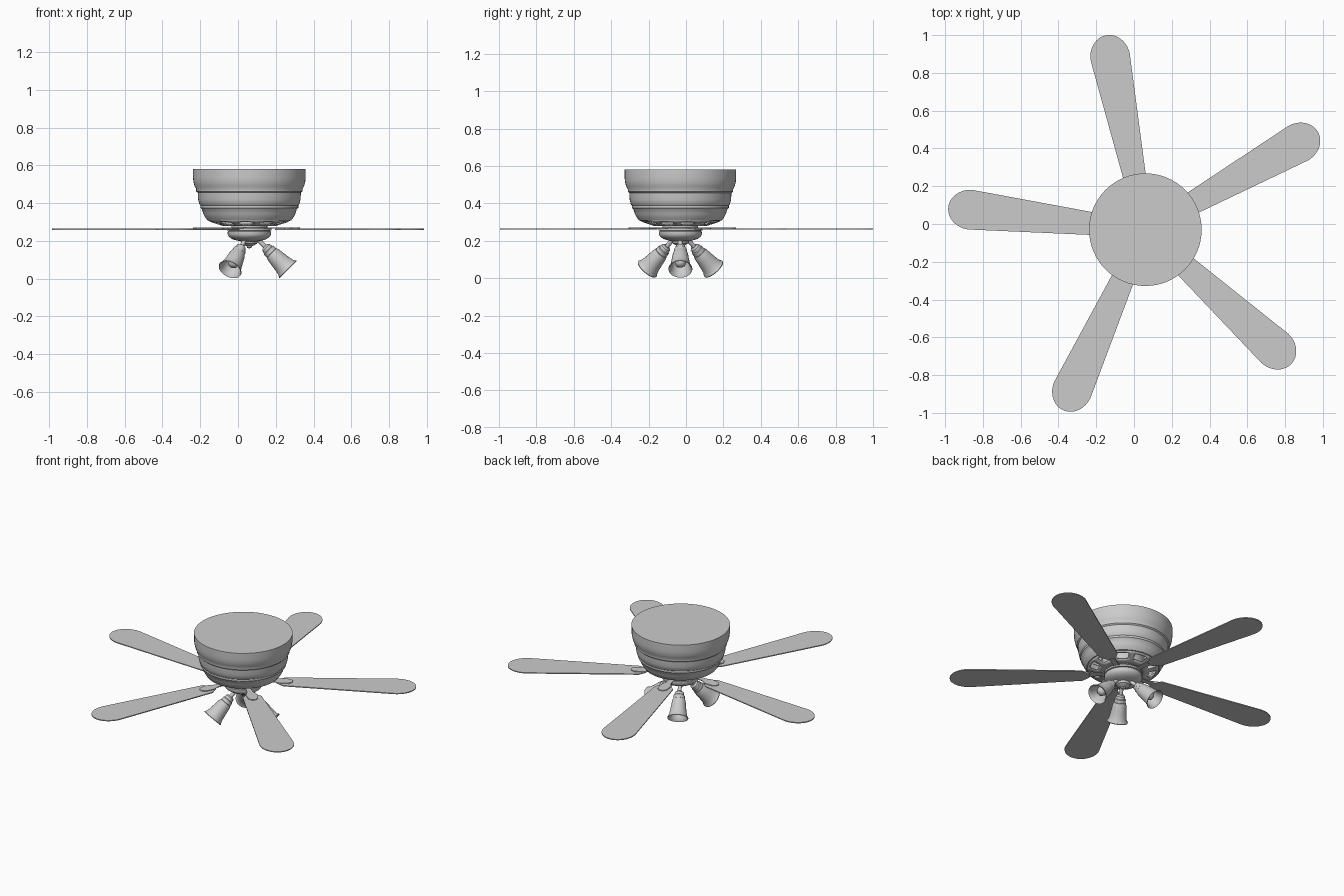
import bpy, bmesh
from math import sin, cos, pi, radians
from mathutils import Matrix, Vector

if "Cube" in bpy.data.objects:
    bpy.data.objects.remove(bpy.data.objects["Cube"])

CENTRE = Matrix.Translation((0.06, -0.03, 0))


def finish(name, bm, matrix=CENTRE):
    bmesh.ops.remove_doubles(bm, verts=bm.verts, dist=1e-5)
    bmesh.ops.recalc_face_normals(bm, faces=bm.faces)
    me = bpy.data.meshes.new(name)
    bm.to_mesh(me)
    bm.free()
    me.shade_smooth()
    me.set_sharp_from_angle(angle=radians(35))
    ob = bpy.data.objects.new(name, me)
    ob.matrix_world = matrix
    bpy.context.collection.objects.link(ob)
    return ob


def lathe(name, profile, matrix=CENTRE, n=64, skip=None):
    """Revolve (radius, z) points; skip(ring, segment) leaves openings."""
    bm = bmesh.new()
    rings = []
    for r, z in profile:
        if r == 0:
            rings.append([bm.verts.new((0, 0, z))] * n)
        else:
            rings.append([bm.verts.new((r * cos(2 * pi * i / n), r * sin(2 * pi * i / n), z))
                          for i in range(n)])
    for k in range(len(rings) - 1):
        a, b = rings[k], rings[k + 1]
        for i in range(n):
            if skip and skip(k, i):
                continue
            j = (i + 1) % n
            bm.faces.new(list(dict.fromkeys((a[i], a[j], b[j], b[i]))))
    return finish(name, bm, matrix)


def plate(name, outline, z, thick, matrix):
    """Flat extruded plate from an (x, y) outline."""
    bm = bmesh.new()
    f = bm.faces.new([bm.verts.new((x, y, z)) for x, y in outline])
    ex = bmesh.ops.extrude_face_region(bm, geom=[f])
    bmesh.ops.translate(bm, vec=(0, 0, thick),
                        verts=[v for v in ex["geom"] if isinstance(v, bmesh.types.BMVert)])
    return finish(name, bm, matrix)


# Motor housing with stepped bands
lathe("motor_housing", [
    (0, 0.58), (0.298, 0.58), (0.298, 0.535), (0.296, 0.515), (0.290, 0.49), (0.281, 0.475),
    (0.281, 0.462), (0.273, 0.455), (0.271, 0.42), (0.265, 0.395), (0.259, 0.388),
    (0.259, 0.375), (0.251, 0.368), (0.244, 0.345), (0.234, 0.325), (0.226, 0.315),
    (0.222, 0.309), (0.21, 0.309)])

# Slotted vent ring under the housing
vent = lathe("vent_ring", [(0.212, 0.312), (0.198, 0.304), (0.155, 0.290), (0.135, 0.284), (0.10, 0.284)],
             n=60, skip=lambda k, i: k == 1 and i % 6 < 4)
sol = vent.modifiers.new("thickness", "SOLIDIFY")
sol.thickness = 0.006

# Motor core seen through the slots
lathe("motor_core", [(0, 0.45), (0.13, 0.45), (0.13, 0.286), (0, 0.286)])

# Rotating hub and switch cup
lathe("blade_hub", [(0, 0.287), (0.095, 0.287), (0.095, 0.27), (0.117, 0.268), (0.117, 0.256),
                    (0.10, 0.252), (0, 0.252)])
lathe("switch_cup", [(0, 0.256), (0.105, 0.256), (0.114, 0.25), (0.115, 0.234), (0.108, 0.222),
                     (0.092, 0.210), (0.07, 0.203), (0.045, 0.198), (0.04, 0.185), (0.025, 0.176),
                     (0.014, 0.172), (0.012, 0.164), (0, 0.160)])

# Five blades with their irons
side = [(0.205, -0.022), (0.25, -0.058)]
tip = [(0.93 + 0.12 * cos(t), 0.105 * sin(t)) for t in [-pi / 2 + pi * i / 24 for i in range(25)]]
blade_outline = side + tip + [(x, -y) for x, y in reversed(side)]
iron_half = [(0.09, -0.028), (0.14, -0.016), (0.19, -0.018), (0.225, -0.034), (0.28, -0.03), (0.30, -0.012)]
iron_outline = iron_half + [(x, -y) for x, y in reversed(iron_half)]
for k in range(5):
    m = CENTRE @ Matrix.Rotation(radians(29.5 + 72 * k), 4, "Z")
    plate(f"blade_{k + 1}", blade_outline, 0.259, 0.006, m)
    plate(f"blade_iron_{k + 1}", iron_outline, 0.265, 0.005, m)

# Three tilted lamps: arm, socket, hollow bell shade and bulb
for k in range(3):
    m = (CENTRE @ Matrix.Rotation(radians(120 * k), 4, "Z")
         @ Matrix.Translation((0.07, 0, 0.183)) @ Matrix.Rotation(radians(135), 4, "Y"))
    lathe(f"lamp_arm_{k + 1}", [(0, -0.045), (0.012, -0.045), (0.012, 0.03), (0, 0.03)], m, 20)
    lathe(f"lamp_socket_{k + 1}", [(0, 0.018), (0.018, 0.018), (0.027, 0.026), (0.029, 0.042), (0.034, 0.046),
                                   (0.035, 0.066), (0.03, 0.07), (0, 0.07)], m, 32)
    lathe(f"lamp_shade_{k + 1}", [(0.028, 0.064), (0.037, 0.068), (0.041, 0.08), (0.045, 0.11), (0.05, 0.145),
                                  (0.055, 0.172), (0.061, 0.183), (0.064, 0.188), (0.063, 0.192), (0.058, 0.188),
                                  (0.051, 0.172), (0.046, 0.145), (0.041, 0.11), (0.037, 0.08), (0.028, 0.071)],
          m, 40)
    lathe(f"bulb_{k + 1}", [(0, 0.068), (0.014, 0.068), (0.016, 0.09), (0.027, 0.115), (0.031, 0.135),
                            (0.027, 0.152), (0.016, 0.163), (0, 0.167)], m, 28)
